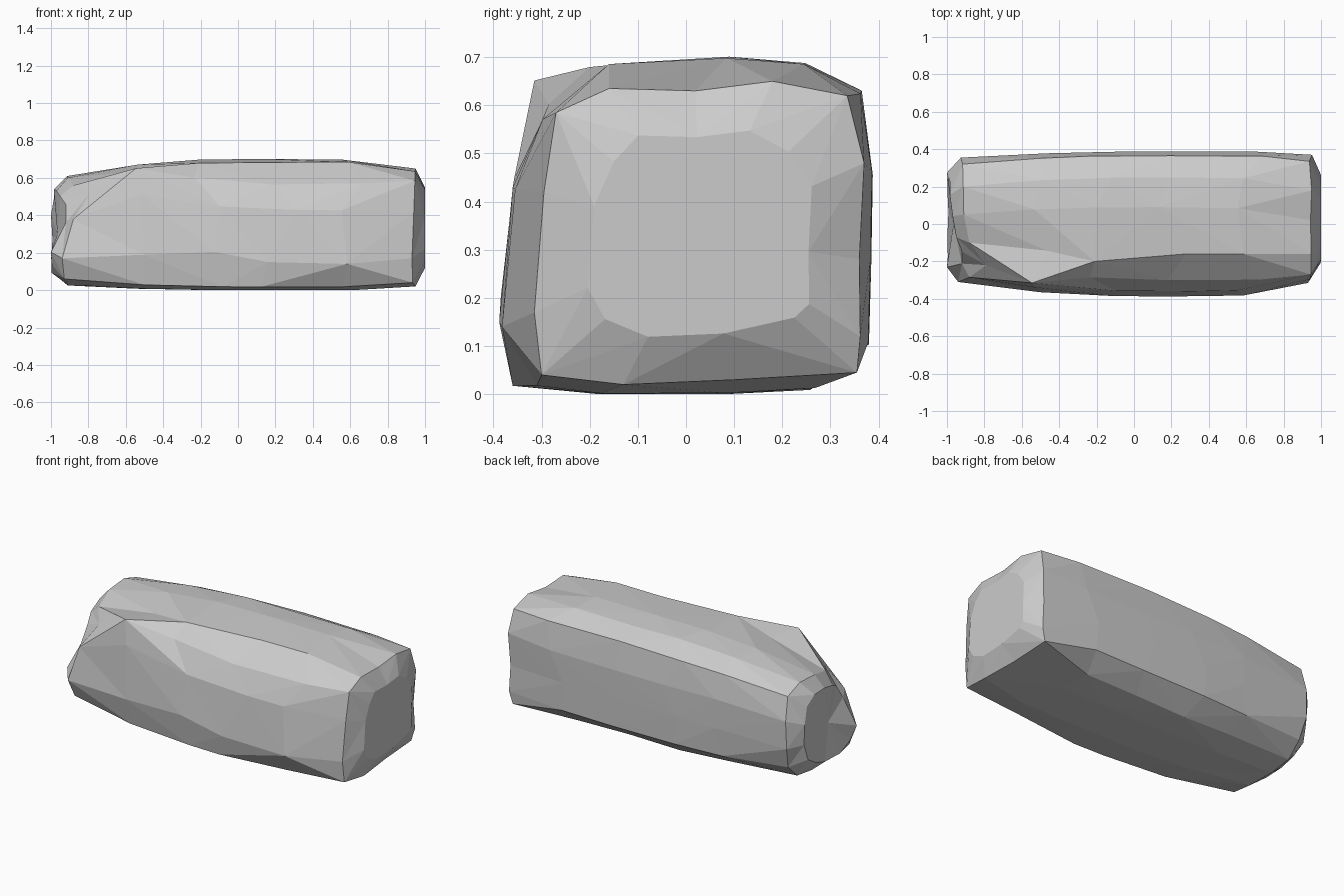
import bpy, bmesh, random
from mathutils import Vector

if "Cube" in bpy.data.objects:
    bpy.data.objects.remove(bpy.data.objects["Cube"])

random.seed(4)

# Cross-sections (y, z), counter-clockwise from the front bottom edge
LEFT = [(-.26, .06), (-.1, .025), (.08, .025), (.22, .045), (.31, .13), (.35, .26), (.355, .43),
        (.32, .57), (.2, .61), (.05, .60), (-.1, .56), (-.22, .52), (-.285, .38), (-.31, .17)]
MID = [(-.36, .02), (-.18, 0), (.08, 0), (.26, .01), (.38, .10), (.385, .28), (.388, .46),
       (.365, .625), (.25, .69), (.09, .705), (-.16, .685), (-.30, .57), (-.36, .43), (-.388, .2)]
RIGHT = [(-.3, .04), (-.13, .02), (.1, .03), (.355, .045), (.362, .12), (.36, .28), (.37, .48),
         (.335, .62), (.18, .65), (.02, .63), (-.16, .635), (-.27, .585), (-.295, .42), (-.315, .17)]
N = len(MID)


def blend(a, b, t):
    return [Vector(p).lerp(Vector(q), t) for p, q in zip(a, b)]


def shrink(sec, centre, s, corner):
    """Scale a section about a centre, the corner points more strongly."""
    c = Vector(centre)
    return [c + (Vector(p) - c) * (corner if i in (0, 3, 7, 11) else s) for i, p in enumerate(sec)]


# Raised front shoulder, fading to the right
shoulder = blend(MID, LEFT, .3)
shoulder[11] = Vector((-.315, .65))
shoulder[12] = Vector((-.34, .51))
shoulder_end = blend(MID, shoulder, .15)
shoulder_end[10] = Vector((-.2, .68))
shoulder_end[11] = Vector((-.285, .60))

# Body stations: x, section, random slide of the points along x
stations = [
    (-.99, shrink(LEFT, (.02, .31), .76, .70), .01),
    (-.92, LEFT, .015),
    (-.50, shoulder, .05),
    (-.16, shoulder_end, .08),
    (.22, MID, .10),
    (.62, blend(MID, RIGHT, .08), .07),
    (.94, RIGHT, .012),
    (1.0, shrink(RIGHT, (.03, .33), .68, .60), 0),
]

bm = bmesh.new()
rings = []
for k, (x, sec, slide) in enumerate(stations):
    ring = []
    for i, p in enumerate(sec):
        px = x + random.uniform(-slide, slide)
        j = random.uniform(-.006, .006) if 1 < k < 6 and i not in (1, 2) else 0
        ring.append(bm.verts.new((px, p[0], max(0, p[1] + j))))
    rings.append(ring)

# Broken-away upper front corner of the left end
for i, outer, inner in ((9, -.97, -.91), (10, -.95, -.88), (11, -.92, -.79), (12, -.92, -.88), (13, -1, -.94)):
    rings[0][i].co.x = outer
    rings[1][i].co.x = inner
rings[0][6].co.x = -1

# Undercut at the lower front right
rings[5][13].co.z = .14
rings[4][13].co.z = .15
rings[5][0].co.y = -.31

# Faceted skin: split each quad along its outward-bulging diagonal
for a, b in zip(rings, rings[1:]):
    for i in range(N):
        j = (i + 1) % N
        q = (a[i], a[j], b[j], b[i])
        axis = Vector((0, .02, .35))
        mid0 = (q[0].co + q[2].co) / 2
        mid1 = (q[1].co + q[3].co) / 2
        out = (mid0 + mid1) / 2 - axis
        out.x = 0
        r = 0 if (mid0 - mid1).dot(out) > 0 else 1
        bm.faces.new((q[r], q[r + 1], q[r + 2]))
        bm.faces.new((q[r], q[r + 2], q[(r + 3) % 4]))

# Ends: hollowed left, flat right
for ring, c in ((rings[0], (-.965, .0, .30)), (rings[-1], (1.0, .03, .33))):
    hub = bm.verts.new(c)
    for i in range(N):
        bm.faces.new((hub, ring[i], ring[(i + 1) % N]))

bmesh.ops.recalc_face_normals(bm, faces=bm.faces)
mesh = bpy.data.meshes.new("boulder")
bm.to_mesh(mesh)
bm.free()
bpy.context.collection.objects.link(bpy.data.objects.new("boulder", mesh))
